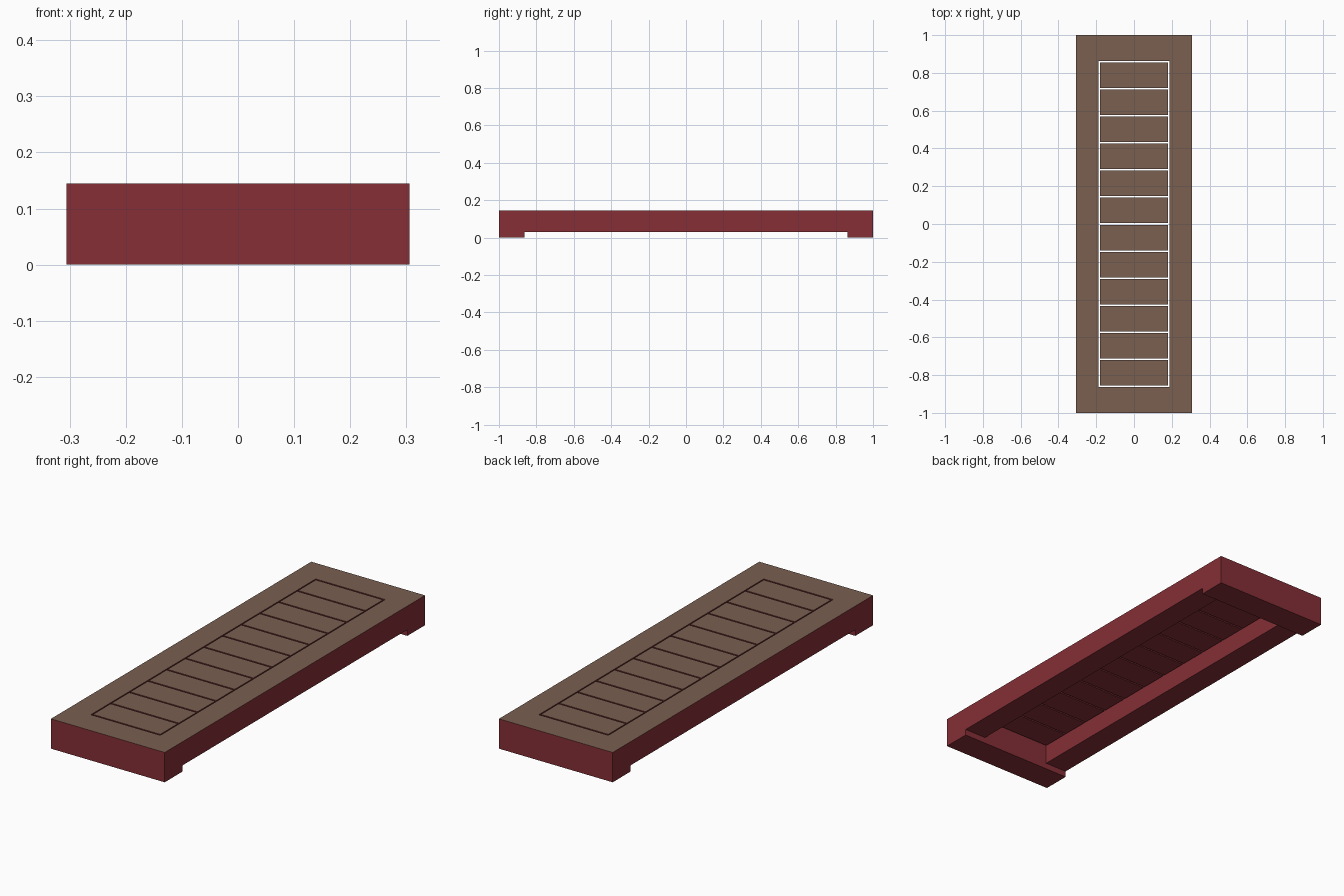
import bpy, bmesh

if "Cube" in bpy.data.objects:
    bpy.data.objects.remove(bpy.data.objects["Cube"])

W, L, H = 0.306, 1.0, 0.145        # half width, half length, height
IW, IL, CLEAR = 0.187, 0.864, 0.03  # half opening, underside clearance
N, GAP, THICK = 12, 0.008, 0.025    # slats


def material(name, rgb):
    m = bpy.data.materials.new(name)
    m.diffuse_color = (*rgb, 1)
    m.use_nodes = True
    m.node_tree.nodes["Principled BSDF"].inputs["Base Color"].default_value = m.diffuse_color
    return m


RED = material("dark_red_paint", (0.235, 0.028, 0.037))
BROWN = material("brown_top", (0.192, 0.116, 0.080))


def solid(name, xs, ys, zs, filled):
    """Build a clean shell around the filled cells of a small box grid."""
    bm = bmesh.new()
    axes = (xs, ys, zs)
    size = [len(a) - 1 for a in axes]
    cells = {(i, j, k) for i in range(size[0]) for j in range(size[1])
             for k in range(size[2]) if filled(i, j, k)}
    for c in cells:
        for a in range(3):
            for s in (0, 1):
                n = list(c)
                n[a] += 2 * s - 1
                if tuple(n) in cells:
                    continue
                b, d = (a + 1) % 3, (a + 2) % 3
                verts = []
                for u, v in ((0, 0), (1, 0), (1, 1), (0, 1)):
                    p = [0, 0, 0]
                    p[a] = axes[a][c[a] + s]
                    p[b] = axes[b][c[b] + u]
                    p[d] = axes[d][c[d] + v]
                    verts.append(bm.verts.new(p))
                if s == 0:
                    verts.reverse()
                f = bm.faces.new(verts)
                # upward faces are brown, all others red
                f.material_index = 1 if (a == 2 and s == 1) else 0
    bmesh.ops.remove_doubles(bm, verts=bm.verts, dist=1e-5)
    me = bpy.data.meshes.new(name)
    bm.to_mesh(me)
    bm.free()
    me.materials.append(RED)
    me.materials.append(BROWN)
    ob = bpy.data.objects.new(name, me)
    bpy.context.collection.objects.link(ob)
    return ob


# Frame: open centre, rails raised off the ground between the two end blocks
solid("bench_frame", (-W, -IW, IW, W), (-L, -IL, IL, L), (0, CLEAR, H),
      lambda i, j, k: j != 1 or (i != 1 and k == 1))

# Thin slats set flush in the opening with narrow gaps all round
w = (2 * IL - (N + 1) * GAP) / N
for n in range(N):
    y = -IL + GAP + n * (w + GAP)
    solid(f"slat_{n + 1}", (-IW + 0.006, IW - 0.006), (y, y + w),
          (H - THICK, H), lambda i, j, k: True)
